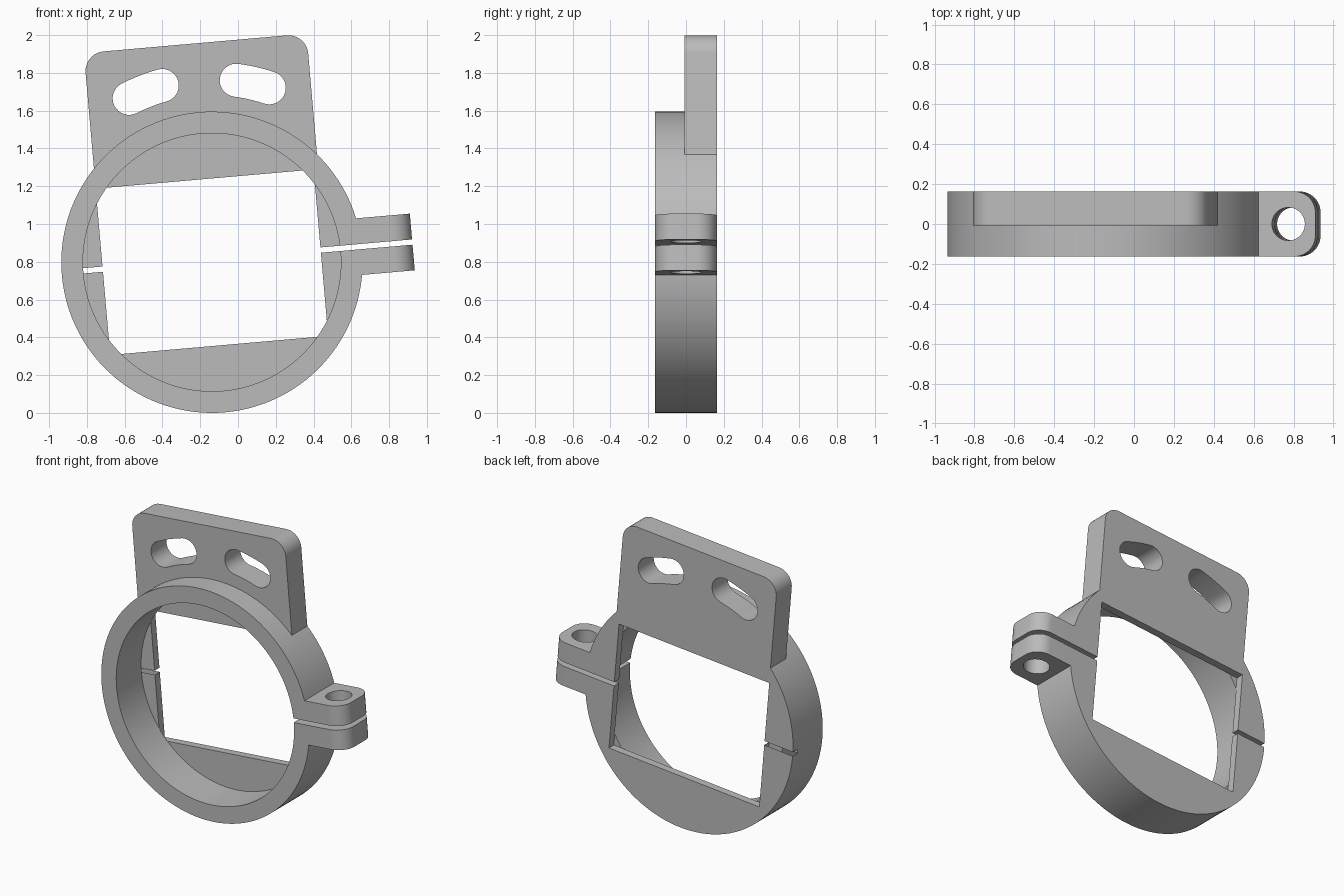
import bpy, bmesh
from math import sin, cos, pi, radians
from mathutils import Matrix

cube = bpy.data.objects.get("Cube")
if cube:
    bpy.data.objects.remove(cube, do_unlink=True)

TILT = radians(5)
CENTRE = (-0.138, 0, 0.7975)
OUTER, BORE = 0.7975, 0.683
BACK, FRONT = 0.163, -0.163
LIP = 0.11                       # front face of the thin back lip
GAP_LO, GAP_HI = 0.0, 0.028


def arc(cx, cy, r, start, end, steps):
    return [(cx + r * cos(a), cy + r * sin(a))
            for a in (radians(start + (end - start) * i / steps) for i in range(steps + 1))]


def circle(r, cx=0, cy=0, steps=128):
    return arc(cx, cy, r, 0, 360, steps)[:-1]


def rect(x0, x1, y0, y1):
    return [(x0, y0), (x1, y0), (x1, y1), (x0, y1)]


def prism(name, outline, lo, hi, axis="Y"):
    """Extrude a closed outline along Y (outline in x,z) or Z (outline in x,y)."""
    place = (lambda p, d: (p[0], d, p[1])) if axis == "Y" else (lambda p, d: (p[0], p[1], d))
    bm = bmesh.new()
    a = [bm.verts.new(place(p, lo)) for p in outline]
    b = [bm.verts.new(place(p, hi)) for p in outline]
    bm.faces.new(a)
    bm.faces.new(b[::-1])
    for i in range(len(a)):
        j = (i + 1) % len(a)
        bm.faces.new((a[j], a[i], b[i], b[j]))
    bmesh.ops.recalc_face_normals(bm, faces=bm.faces)
    mesh = bpy.data.meshes.new(name)
    bm.to_mesh(mesh)
    bm.free()
    obj = bpy.data.objects.new(name, mesh)
    bpy.context.collection.objects.link(obj)
    return obj


def combine(target, tool, operation):
    bpy.context.view_layer.objects.active = target
    mod = target.modifiers.new(operation.lower(), "BOOLEAN")
    mod.operation, mod.solver, mod.object = operation, "EXACT", tool
    bpy.ops.object.modifier_apply(modifier=mod.name)
    bpy.data.objects.remove(tool, do_unlink=True)


def curved_slot(start, end, r=0.972, w=0.0875):
    """Slot with round ends, bent around the ring centre."""
    a, b = radians(start), radians(end)
    return (arc(0, 0, r + w, start, end, 8)
            + arc(r * cos(b), r * sin(b), w, end, end + 180, 16)[1:-1]
            + arc(0, 0, r - w, end, start, 8)
            + arc(r * cos(a), r * sin(a), w, start + 180, start + 360, 16)[1:-1])


# Ring body
body = prism("clamp_bracket", circle(OUTER), FRONT, BACK)

# Mounting plate with rounded top corners
L, R, TOP, C = -0.579, 0.604, 1.162, 0.105
plate = [(L, 0.5), (R, 0.5)] + arc(R - C, TOP - C, C, 0, 90, 12) + arc(L + C, TOP - C, C, 90, 180, 12)
combine(body, prism("plate", plate, -0.007, BACK), "UNION")

# Clamp lug, rounded at its outer end
END, C = 1.066, 0.105
lug = ([(0.72, BACK), (0.72, FRONT)] + arc(END - C, FRONT + C, C, -90, 0, 12)
       + arc(END - C, BACK - C, C, 0, 90, 12))
combine(body, prism("lug", lug, -0.136, 0.165, "Z"), "UNION")

# Bore, window through the back lip, slots, bolt hole, clamp gap and lip slit
cutters = [
    prism("bore", circle(BORE), -0.5, LIP),
    prism("window", rect(-0.579, 0.579, -0.442, 0.442), 0.05, 0.5),
    prism("slot_right", curved_slot(105.7 - TILT * 180 / pi, 116.8 - TILT * 180 / pi), -0.5, 0.5),
    prism("slot_left", curved_slot(71.8 - TILT * 180 / pi, 82.4 - TILT * 180 / pi), -0.5, 0.5),
    prism("bolt_hole", circle(0.083, 0.93, 0, 48), -0.5, 0.5, "Z"),
    prism("clamp_gap", rect(0.4, 1.3, GAP_LO, GAP_HI), -0.5, 0.5),
    prism("lip_slit", rect(-1, -0.4, GAP_LO, GAP_HI), LIP, 0.5),
]
# The window only opens the lip, so its corners must not notch the ring wall
for v in cutters[1].data.vertices:
    v.co.y = max(v.co.y, LIP - 0.0005)
for cutter in cutters:
    combine(body, cutter, "DIFFERENCE")

# Tilt into place
body.data.transform(Matrix.Translation(CENTRE) @ Matrix.Rotation(-TILT, 4, "Y"))

# Material
grey = bpy.data.materials.new("plain_grey")
grey.use_nodes = True
colour = (0.5, 0.5, 0.5, 1)
grey.diffuse_color = colour
grey.node_tree.nodes["Principled BSDF"].inputs["Base Color"].default_value = colour
body.data.materials.clear()
body.data.materials.append(grey)

bpy.ops.object.select_all(action="DESELECT")
body.select_set(True)
bpy.context.view_layer.objects.active = body
bpy.ops.object.shade_smooth_by_angle(angle=radians(30))
